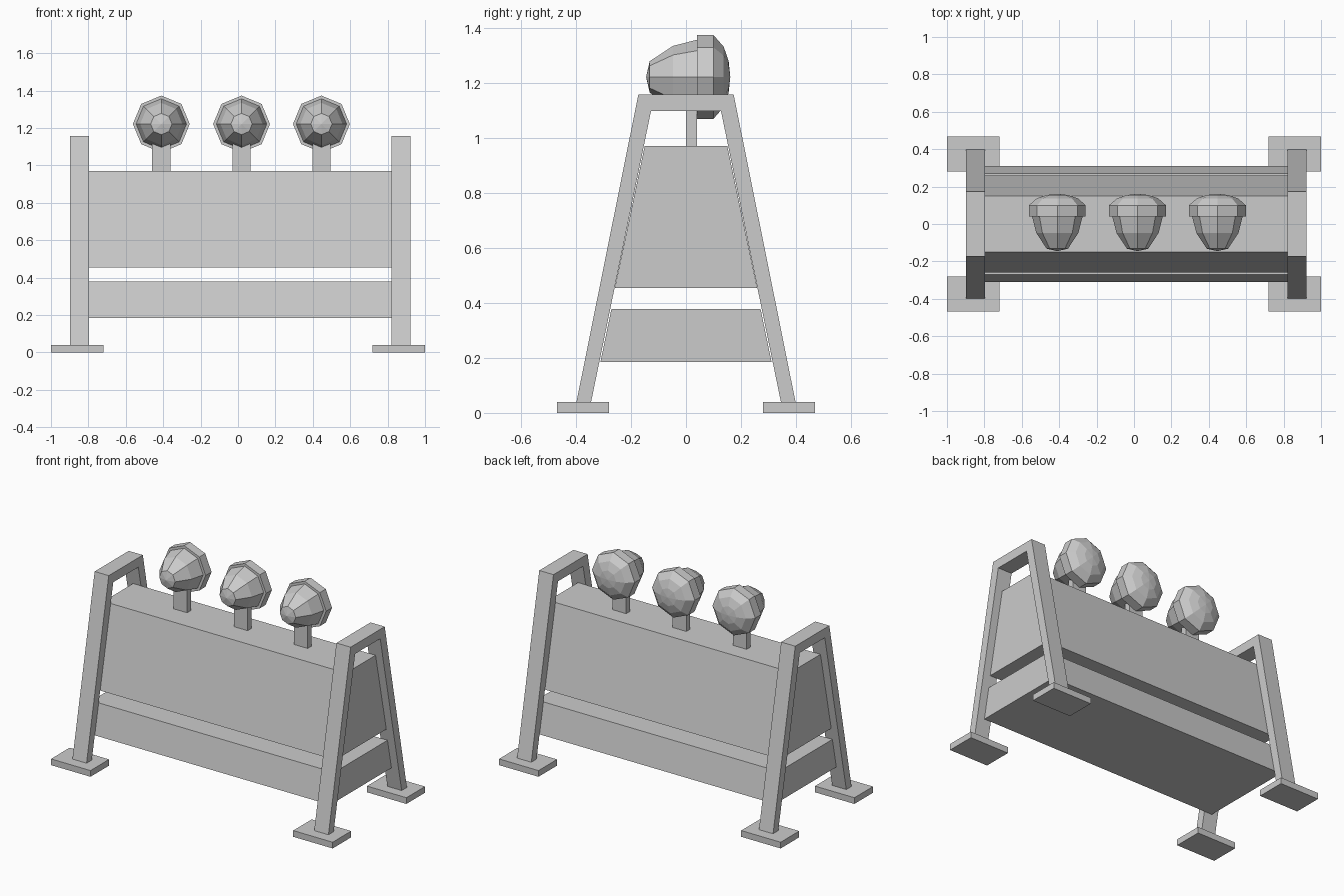
import bpy
import bmesh
import math

cube = bpy.data.objects.get("Cube")
if cube:
    bpy.data.objects.remove(cube, do_unlink=True)

GREY = (0.6, 0.6, 0.6, 1.0)
grey = bpy.data.materials.new("plain_grey")
grey.use_nodes = True
grey.diffuse_color = GREY
grey.node_tree.nodes["Principled BSDF"].inputs["Base Color"].default_value = GREY


def finish(name, bm):
    bmesh.ops.recalc_face_normals(bm, faces=bm.faces)
    mesh = bpy.data.meshes.new(name)
    bm.to_mesh(mesh)
    bm.free()
    mesh.materials.append(grey)
    obj = bpy.data.objects.new(name, mesh)
    bpy.context.collection.objects.link(obj)
    return obj


def extrude_profile(name, half, x0, x1):
    """Mirror a (y, z) half outline across y = 0 and extrude it along x."""
    outline = half + [(-y, z) for y, z in reversed(half)]
    bm = bmesh.new()
    face = bm.faces.new([bm.verts.new((x0, y, z)) for y, z in outline])
    swept = bmesh.ops.extrude_face_region(bm, geom=[face])
    moved = [v for v in swept["geom"] if isinstance(v, bmesh.types.BMVert)]
    bmesh.ops.translate(bm, verts=moved, vec=(x1 - x0, 0, 0))
    # The sweep leaves the first cap in place only if it is rebuilt
    if not any(all(abs(v.co.x - x0) < 1e-5 for v in f.verts) for f in bm.faces):
        bmesh.ops.holes_fill(bm, edges=bm.edges)
    return finish(name, bm)


def box(name, x, y, z):
    """Box from (min, max) pairs."""
    bm = bmesh.new()
    bmesh.ops.create_cube(bm, size=1)
    for v in bm.verts:
        v.co = [lo + (c + 0.5) * (hi - lo) for c, (lo, hi) in zip(v.co, (x, y, z))]
    return finish(name, bm)


def lamp(name, x, z, profile, sides=8):
    """Faceted lamp: (y, radius) rings around the y axis, closed by two poles."""
    bm = bmesh.new()
    rings = []
    for y, r in profile:
        count = sides if r > 0 else 1
        angles = [k * math.tau / sides for k in range(count)]
        rings.append([bm.verts.new((x + r * math.sin(a), y, z + r * math.cos(a)))
                      for a in angles])
    for a, b in zip(rings, rings[1:]):
        for k in range(sides):
            n = (k + 1) % sides
            if len(a) == 1:
                bm.faces.new((a[0], b[k], b[n]))
            elif len(b) == 1:
                bm.faces.new((a[k], a[n], b[0]))
            else:
                bm.faces.new((a[k], a[n], b[n], b[k]))
    return finish(name, bm)


# A-shaped end frames
FRAME = [(0.127, 1.098), (0.347, 0.03), (0.4, 0.03), (0.173, 1.158)]
extrude_profile("left_frame", FRAME, 0.82, 0.921)
extrude_profile("right_frame", FRAME, -0.897, -0.797)

# Foot plates
for side, x in (("left", (0.72, 1.0)), ("right", (-1.0, -0.72))):
    for end, y in (("front", (-0.468, -0.28)), ("back", (0.28, 0.468))):
        box(f"{end}_{side}_foot", x, y, (0, 0.04))

# Tapered barrier panels, reaching halfway into the end frames
extrude_profile("upper_panel", [(0.259, 0.453), (0.15, 0.97)], -0.85, 0.872)
extrude_profile("lower_panel", [(0.311, 0.185), (0.271, 0.378)], -0.85, 0.872)

# Warning lamps on short posts
LAMP = [(-0.145, 0), (-0.132, 0.057), (-0.047, 0.113), (0.04, 0.135),
        (0.04, 0.152), (0.10, 0.152), (0.137, 0.11), (0.155, 0.057), (0.161, 0)]
for label, x in (("right", -0.41), ("middle", 0.019), ("left", 0.446)):
    box(f"{label}_lamp_post", (x - 0.049, x + 0.049), (0, 0.04), (0.96, 1.13))
    lamp(f"{label}_lamp", x, 1.221, LAMP)
